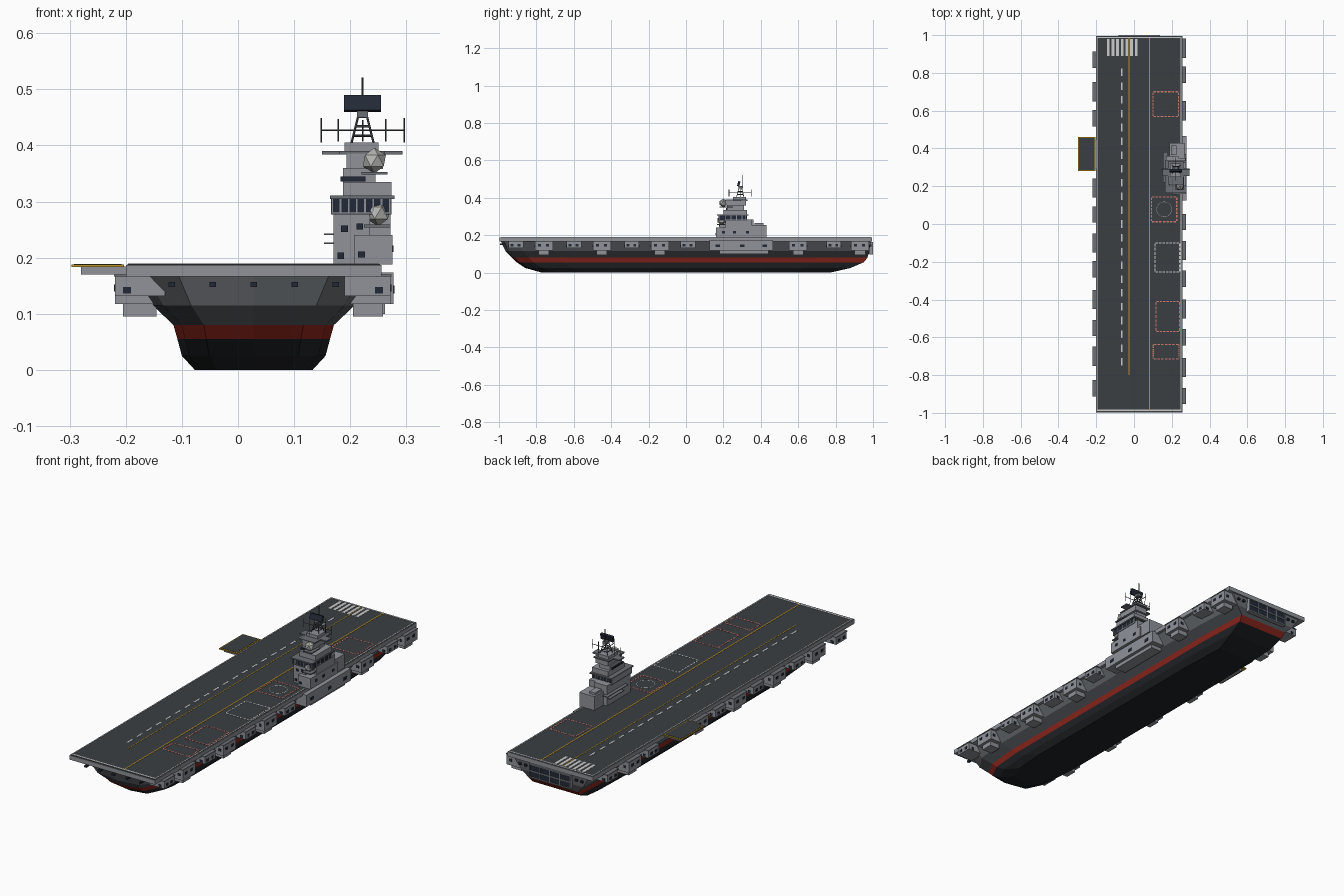
import bpy, bmesh, math
from mathutils import Vector

cube = bpy.data.objects.get("Cube")
if cube:
    bpy.data.objects.remove(cube, do_unlink=True)


def material(name, code):
    # Convert a display hex colour to linear values
    rgb = [(int(code[i:i + 2], 16) / 255) ** 2.2 for i in (0, 2, 4)]
    mat = bpy.data.materials.new(name)
    mat.use_nodes = True
    mat.diffuse_color = (*rgb, 1)
    shader = mat.node_tree.nodes["Principled BSDF"]
    shader.inputs["Base Color"].default_value = (*rgb, 1)
    shader.inputs["Roughness"].default_value = .7
    return mat


black = material("keel black", "26282b")
red = material("waterline red", "8c2a22")
dark = material("hull dark grey", "4f5357")
grey = material("hull grey", "6a6e73")
light = material("superstructure grey", "8e9198")
asphalt = material("flight deck", "3d4144")
glass = material("window dark", "272e3a")
white = material("marking white", "d8d8d4")
yellow = material("marking yellow", "b8922e")
coral = material("marking coral", "cf7a70")
pale = material("dome pale", "b4b4b0")


def finish(name, bm, mats):
    bmesh.ops.recalc_face_normals(bm, faces=bm.faces)
    mesh = bpy.data.meshes.new(name)
    bm.to_mesh(mesh)
    bm.free()
    for m in mats:
        mesh.materials.append(m)
    ob = bpy.data.objects.new(name, mesh)
    bpy.context.collection.objects.link(ob)
    return ob


def boxes(name, mat, *spans):
    """Each span is (x low, x high, y low, y high, z low, z high)."""
    bm = bmesh.new()
    for x0, x1, y0, y1, z0, z1 in spans:
        made = bmesh.ops.create_cube(bm, size=1)["verts"]
        bmesh.ops.scale(bm, vec=(x1 - x0, y1 - y0, z1 - z0), verts=made)
        bmesh.ops.translate(bm, vec=((x0 + x1) / 2, (y0 + y1) / 2, (z0 + z1) / 2), verts=made)
    return finish(name, bm, [mat])


def rods(name, mat, radius, *pairs):
    bm = bmesh.new()
    for a, b in pairs:
        a, b = Vector(a), Vector(b)
        made = bmesh.ops.create_cone(bm, segments=6, cap_ends=True, radius1=radius,
                                     radius2=radius, depth=(b - a).length)["verts"]
        turn = (b - a).to_track_quat("Z", "Y").to_matrix()
        bmesh.ops.rotate(bm, matrix=turn, verts=made)
        bmesh.ops.translate(bm, vec=(a + b) / 2, verts=made)
    return finish(name, bm, [mat])


def dome(name, centre, radius):
    bm = bmesh.new()
    bmesh.ops.create_icosphere(bm, subdivisions=1, radius=radius)
    bmesh.ops.translate(bm, vec=centre, verts=bm.verts)
    return finish(name, bm, [pale])


# Hull: lofted waterlines (height, half width, bow y, stern y)
MID = .028
LEVELS = [(0, .105, -.77, .77), (.025, .128, -.86, .88), (.055, .136, -.905, .95),
          (.08, .143, -.93, .97), (.115, .18, -.965, .98), (.168, .216, -.99, .988)]
BANDS = [0, 0, 1, 2, 3]
bm = bmesh.new()
rings = []
for z, w, bow, stern in LEVELS:
    half = [(.62 * w, bow + .015), (.9 * w, bow + .09), (w, bow + .25), (w, stern - .25), (.92 * w, stern)]
    outline = [(0, bow)] + half + [(-x, y) for x, y in reversed(half)]
    rings.append([bm.verts.new((MID + x, y, z)) for x, y in outline])
for lower, upper, band in zip(rings, rings[1:], BANDS):
    for i in range(len(lower)):
        j = (i + 1) % len(lower)
        bm.faces.new((lower[i], lower[j], upper[j], upper[i])).material_index = band
bm.faces.new(rings[0])
bm.faces.new(rings[-1]).material_index = 3
finish("hull", bm, [black, red, dark, grey])

# Flight deck slab and its dark surface
boxes("deck_slab", light, (-.2, .256, -.998, .995, .166, .187))
boxes("deck_surface", asphalt, (-.197, .253, -.995, .992, .186, .1885))

# Portholes on the bow and stern
boxes("bow_portholes", glass, *[(x - .006, x + .006, -.994, -.97, .148, .157)
                               for x in (MID + .073 * i for i in range(-2, 3))])
boxes("stern_portholes", glass, *[(MID + s * x - .006, MID + s * x + .006, .97, .993, .14, .15)
                                 for s in (-1, 1) for x in (.135, .165)])

# Stern gallery: dark opening with a pale grid
boxes("stern_opening", glass, (-.08, .136, .96, .996, .1, .162))
boxes("stern_grid", light,
      *[(x - .002, x + .002, .98, 1, .098, .164) for x in (MID + .054 * i for i in range(-2, 3))],
      *[(-.082, .138, .98, 1, z - .002, z + .002) for z in (.1, .131, .162)])

# Side galleries: alternating large and small sponsons
port_ys = (-.87, -.7, -.55, -.4, -.24, -.1, .05, .19, .56, .7, .87)
star_ys = (-.91, -.76, -.6, -.45, -.29, -.14, .01, .6, .79, .93)
for name, ys, side, inner, outer in (("left_gallery", star_ys, 1, .19, .272),
                                     ("right_gallery", port_ys, -1, .13, .219)):
    bodies, lowers, windows, roofs = [], [], [], []

    def across(a, b):
        return tuple(sorted((side * a, side * b)))

    for i, y in enumerate(ys):
        big = i % 2
        r = .048 if big else .04
        base = .117 if big else .132
        bodies.append((*across(inner, outer), y - r, y + r, base, .169))
        roofs.append((*across(inner, outer + .002), y - r - .003, y + r + .003, .166, .17))
        if big:
            lowers.append((*across(inner + .015, outer - .014), y - r * .6, y + r * .6, .095, base))
        for shift in (-.5, .4):
            windows.append((*across(outer - .01, outer + .002), y + r * shift - .008,
                            y + r * shift + .008, .14, .152))
        windows.append((*across(outer - .028, outer - .014), y - r - .002, y + r + .002, .136, .148))
    boxes(name + "_bodies", light, *bodies)
    boxes(name + "_roofs", grey, *roofs)
    boxes(name + "_lower_tubs", light, *lowers)
    boxes(name + "_windows", glass, *windows)

# Long sponson below the island
boxes("island_sponson", light, (.19, .277, .125, .465, .117, .174), (.205, .262, .18, .44, .1, .118))
boxes("island_sponson_windows", glass, *[(.27, .279, y - .012, y + .012, .136, .15) for y in (.17, .3, .42)])

# Side lift with a yellow edge
boxes("lift_support", light, (-.28, -.18, .295, .445, .17, .184))
boxes("lift_edge", yellow, (-.297, -.203, .28, .46, .183, .188))
boxes("lift_platform", asphalt, (-.292, -.208, .286, .454, .184, .189))


# Deck markings
def marks(name, mat, *areas):
    boxes(name, mat, *[(*area, .187, .1895) for area in areas])


def dashed_frame(x0, x1, y0, y1):
    t, n, out = .003, 7, []
    dx, dy = (x1 - x0) / n, (y1 - y0) / n
    for i in range(n):
        for y in (y0, y1):
            out.append((x0 + dx * (i + .15), x0 + dx * (i + .85), y - t, y + t))
        for x in (x0, x1):
            out.append((x - t, x + t, y0 + dy * (i + .15), y0 + dy * (i + .85)))
    return out


marks("edge_lines", white, (-.196, -.192, -.985, .99), (.247, .251, -.985, .99),
      (-.196, .251, -.989, -.981), (-.196, .251, .984, .99))
marks("centre_dashes", white, *[(-.069, -.061, y - .02, y + .02) for y in (-.73 + .073 * i for i in range(22))])
marks("guide_line", yellow, (.08, .086, -.98, .985))
marks("thin_guide_line", yellow, (-.029, -.025, -.8, .985))
marks("stern_stripes", white, *[(x, x + .014, .89, .98) for x in (-.143 + .0245 * i for i in range(7))])
spots = [(.1, .235, .57, .7), (.092, .226, .012, .142), (.117, .24, -.57, -.41), (.102, .238, -.715, -.637)]
marks("coral_parking_frames", coral, *[d for s in spots for d in dashed_frame(*s)])
marks("white_parking_frame", white, *dashed_frame(.112, .242, -.255, -.1))
ring = [(.16 + .04 * math.cos(a), .077 + .04 * math.sin(a), .1885) for a in (math.tau * i / 24 for i in range(25))]
rods("landing_circle", white, .0015, *zip(ring, ring[1:]))

# Island: stacked blocks, decks and windows
boxes("island_base", light, (.207, .275, .16, .37, .188, .24), (.187, .268, .28, .43, .188, .255),
      (.195, .225, .365, .415, .255, .265))
boxes("island_tower", light, (.17, .235, .18, .36, .188, .285), (.2, .272, .21, .35, .235, .285))
boxes("bridge_windows", glass, (.167, .272, .175, .325, .28, .306))
boxes("bridge_mullions", light, *[(x - .0015, x + .0015, .173, .327, .28, .306)
                                  for x in (.168 + .0146 * i for i in range(8))],
      *[(.166, .274, y - .002, y + .002, .28, .306) for y in (.18, .21, .24, .27, .3, .32)])
boxes("bridge_roof", grey, (.164, .279, .165, .335, .305, .311), (.166, .274, .173, .33, .277, .281))
boxes("upper_blocks", light, (.187, .274, .2, .325, .311, .335), (.187, .245, .22, .31, .335, .36),
      (.193, .258, .21, .32, .358, .386), (.19, .25, .25, .32, .39, .405))
boxes("upper_windows", glass, (.183, .227, .215, .3, .336, .345))
boxes("upper_platform", grey, (.15, .293, .255, .295, .384, .39), (.18, .262, .21, .33, .384, .39))
boxes("tower_walkways", grey, (.153, .18, .22, .38, .24, .243), (.153, .18, .25, .36, .224, .227))
boxes("tower_windows", glass, *[(x - .006, x + .006, y, y + .01, z, z + .011)
                                for x, y, z in ((.183, .177, .198), (.19, .177, .246),
                                                (.217, .177, .25), (.22, .157, .2))],
      *[(.266, .277, y - .008, y + .008, .21, .222) for y in (.2, .26, .33)])
boxes("dome_platforms", grey, (.225, .272, .165, .24, .254, .259), (.22, .266, .18, .25, .348, .353))
dome("lower_radome", (.25, .19, .28), .024)
dome("upper_radome", (.243, .2, .373), .023)

# Lattice mast tapering to a head
AX, AY = .222, .29


def leg(sx, sy, t):
    spread = .02 - .012 * t
    return (AX + sx * spread, AY + sy * spread, .403 + .048 * t)


corners = [(-1, -1), (1, -1), (1, 1), (-1, 1)]
lattice = [(leg(*c, 0), leg(*c, 1)) for c in corners]
for t in (.3, .65, 1):
    lattice += [(leg(*a, t), leg(*b, t)) for a, b in zip(corners, corners[1:] + corners[:1])]
rods("lattice_mast", dark, .002, *lattice)

# Aerial yard with upright whips, and the top pole
rods("aerial_yard", dark, .0015, ((.147, AY, .427), (.297, AY, .427)), ((AX, .23, .427), (AX, .35, .427)),
     *[((x, AY, .427 - d), (x, AY, .427 + d)) for x, d in
       ((.148, .022), (.179, .02), (.263, .02), (.296, .022))],
     *[((AX, y, .407), (AX, y, .445)) for y in (.23, .35)])
rods("top_pole", dark, .0018, ((AX, AY + .01, .45), (AX, AY + .01, .521)))

# Radar panel, leaning back
boxes("radar_bracket", grey, (.212, .232, .28, .305, .45, .464))
radar = boxes("radar_panel", glass, (-.033, .033, -.006, .006, -.014, .014))
radar.location = (AX, AY - .008, .475)
radar.rotation_euler.x = math.radians(-15)
